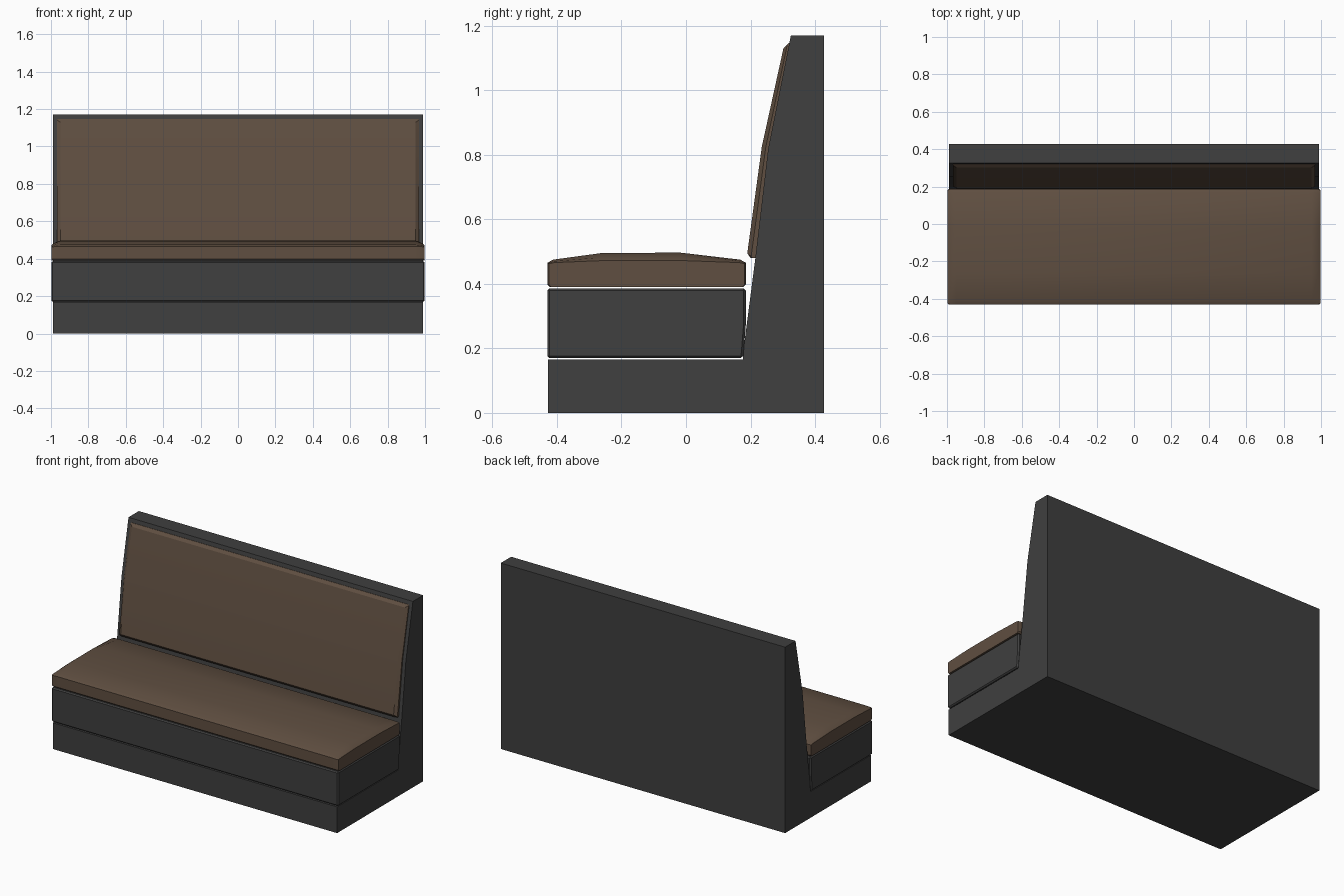
import bpy, bmesh, math

if "Cube" in bpy.data.objects:
    bpy.data.objects.remove(bpy.data.objects["Cube"])


def material(name, rgb):
    m = bpy.data.materials.new(name)
    m.diffuse_color = (*rgb, 1)
    m.use_nodes = True
    m.node_tree.nodes["Principled BSDF"].inputs["Base Color"].default_value = m.diffuse_color
    return m


DARK = material("dark_grey", (0.05, 0.05, 0.05))
BROWN = material("brown_leather", (0.115, 0.077, 0.052))


def loft(name, sections, mat, bevel=0, smooth=0):
    """Bridge (x, [(y, z), ...]) sections along x and cap both ends."""
    bm = bmesh.new()
    rings = [[bm.verts.new((x, y, z)) for y, z in pts] for x, pts in sections]
    for a, b in zip(rings, rings[1:]):
        for i in range(len(a)):
            j = (i + 1) % len(a)
            bm.faces.new((a[i], a[j], b[j], b[i]))
    bm.faces.new(rings[0])
    bm.faces.new(rings[-1])
    bmesh.ops.recalc_face_normals(bm, faces=bm.faces)
    me = bpy.data.meshes.new(name)
    bm.to_mesh(me)
    bm.free()
    ob = bpy.data.objects.new(name, me)
    bpy.context.collection.objects.link(ob)
    me.materials.append(mat)
    if bevel:
        mod = ob.modifiers.new("bevel", "BEVEL")
        mod.width, mod.segments = bevel, 1
    if smooth:
        bpy.ops.object.select_all(action='DESELECT')
        ob.select_set(True)
        bpy.context.view_layer.objects.active = ob
        bpy.ops.object.shade_smooth_by_angle(angle=math.radians(smooth))
    return ob


def mirrored(right):
    """Mirror sections given from the outer right end inwards."""
    return [(-x, p) for x, p in right] + right[::-1]


# Plinth and tall leaning back in one profile
frame = [(-0.428, 0), (0.428, 0), (0.428, 1.17), (0.325, 1.17), (0.255, 0.82),
         (0.215, 0.48), (0.18, 0.21), (0.176, 0.165), (-0.428, 0.165)]
loft("bench_frame", mirrored([(0.99, frame)]), DARK)

# Seat box, its rear edge tapered to follow the back
box = [(-0.43, 0.17), (0.177, 0.17), (0.186, 0.28), (0.186, 0.386), (-0.43, 0.386)]
loft("seat_box", mirrored([(0.998, box)]), DARK, bevel=0.007)

# Domed seat cushion, falling away at both ends
dome = [(-0.422, 0.39), (-0.43, 0.398), (-0.43, 0.465), (-0.412, 0.475),
        (-0.265, 0.495), (-0.02, 0.497), (0.168, 0.475), (0.186, 0.465),
        (0.186, 0.398), (0.178, 0.39)]


def dome_end(k, inset):
    return [(-0.122 + (y + 0.122) * inset, z if z < 0.44 else 0.462 + (z - 0.462) * k)
            for y, z in dome]


loft("seat_cushion", mirrored([(0.998, dome_end(0.3, 0.985)), (0.985, dome_end(0.6, 1)),
                               (0.95, dome)]), BROWN, smooth=40)

# Padded back panel with chamfered border
pad = [(0.216, 0.48), (0.2, 0.48), (0.19, 0.495), (0.235, 0.825), (0.302, 1.13),
       (0.318, 1.146), (0.326, 1.146), (0.26, 0.82)]
pad_edge = [(0.216, 0.48), (0.206, 0.48), (0.202, 0.485), (0.247, 0.822), (0.314, 1.142),
            (0.318, 1.146), (0.326, 1.146), (0.26, 0.82)]
loft("back_panel", mirrored([(0.968, pad_edge), (0.95, pad)]), BROWN, smooth=30)
